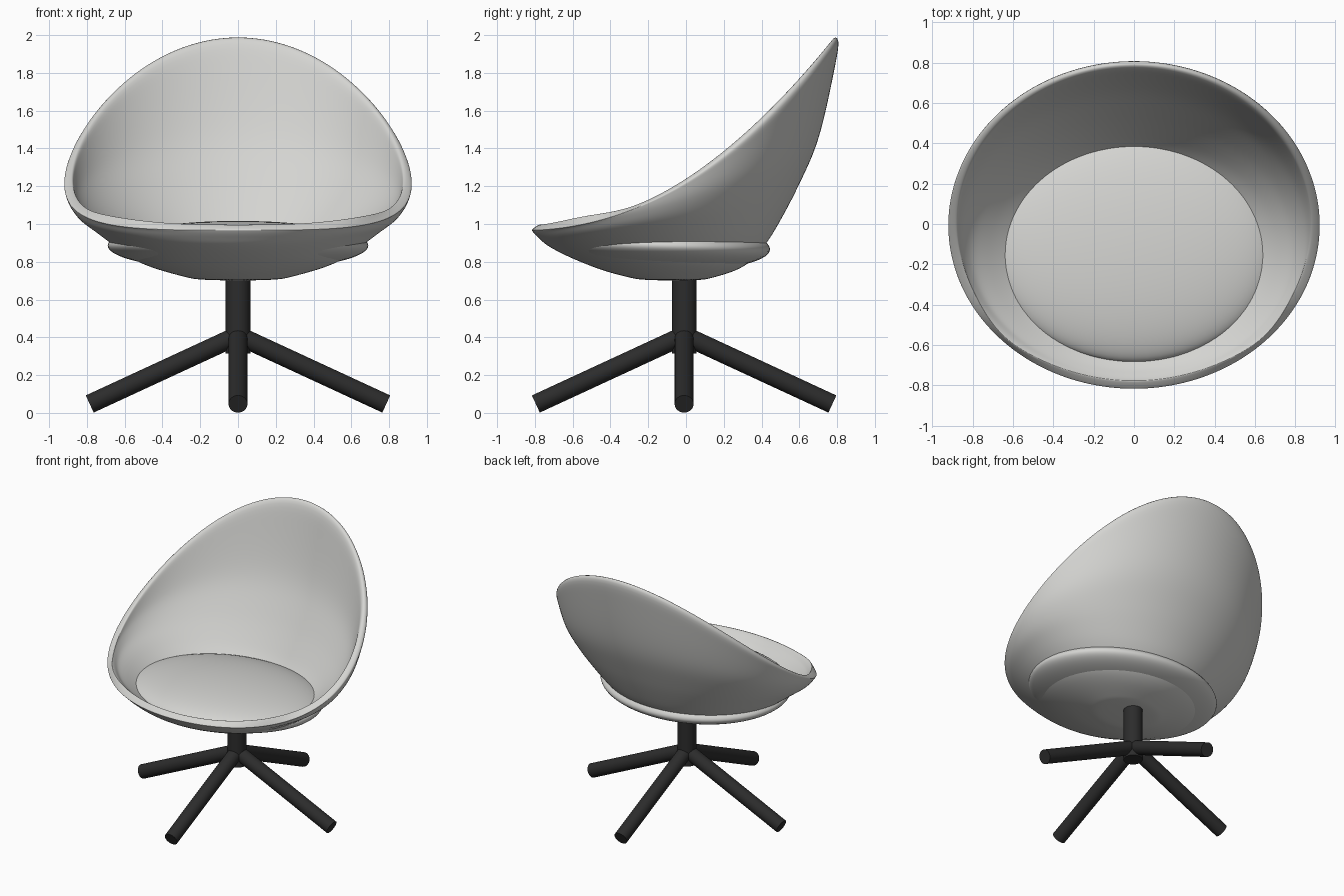
import bpy, bmesh, math
from mathutils import Vector

if "Cube" in bpy.data.objects:
    bpy.data.objects.remove(bpy.data.objects["Cube"])


def material(name, rgb):
    m = bpy.data.materials.new(name)
    m.diffuse_color = (*rgb, 1)
    m.use_nodes = True
    m.node_tree.nodes["Principled BSDF"].inputs["Base Color"].default_value = m.diffuse_color
    return m


FABRIC = material("light grey fabric", (0.66, 0.66, 0.64))
METAL = material("black metal", (0.025, 0.025, 0.025))


def finish(name, bm, mat):
    me = bpy.data.meshes.new(name)
    bm.to_mesh(me)
    bm.free()
    me.materials.append(mat)
    ob = bpy.data.objects.new(name, me)
    bpy.context.collection.objects.link(ob)
    return ob


def smooth(ob, angle=40):
    bpy.ops.object.select_all(action='DESELECT')
    ob.select_set(True)
    bpy.context.view_layer.objects.active = ob
    bpy.ops.object.shade_smooth_by_angle(angle=math.radians(angle))


def catmull(p, steps):
    """Smooth rows of numbers between the given stations."""
    out = []
    for i in range(len(p) - 1):
        a, b, c, d = p[max(i - 1, 0)], p[i], p[i + 1], p[min(i + 2, len(p) - 1)]
        for s in range(steps):
            t = s / steps
            out.append([0.5 * (2 * q + (r - o) * t + (2 * o - 5 * q + 4 * r - u) * t * t
                               + (3 * q - o - 3 * r + u) * t ** 3)
                        for o, q, r, u in zip(a, b, c, d)])
    return out + [list(p[-1])]


# Shell: oval rings; half width, front y, back y, then z at front, side, back
stations = [
    (0.22, -0.25, 0.09, 0.705, 0.705, 0.703),
    (0.40, -0.42, 0.24, 0.748, 0.752, 0.745),
    (0.54, -0.56, 0.34, 0.800, 0.805, 0.800),
    (0.655, -0.67, 0.42, 0.850, 0.885, 0.890),
    (0.76, -0.74, 0.49, 0.890, 0.965, 1.000),
    (0.845, -0.78, 0.60, 0.925, 1.040, 1.210),
    (0.90, -0.805, 0.715, 0.950, 1.130, 1.490),
    (0.925, -0.82, 0.82, 0.970, 1.225, 1.990),
]
N = 64
bm = bmesh.new()
rings = []
for hw, yf, yb, zf, zs, zb in catmull(stations, 3):
    ring = []
    for i in range(N):
        a = 2 * math.pi * i / N
        s = math.sin(a)
        z = zs + (zb - zf) / 2 * s + ((zf + zb) / 2 - zs) * s * s
        ring.append(bm.verts.new((hw * math.cos(a), (yf + yb) / 2 + (yb - yf) / 2 * s, z)))
    rings.append(ring)
centre = bm.verts.new((0, -0.08, 0.70))
for i in range(N):
    j = (i + 1) % N
    bm.faces.new((centre, rings[0][j], rings[0][i]))
    for lo, hi in zip(rings, rings[1:]):
        bm.faces.new((lo[i], lo[j], hi[j], hi[i]))
shell = finish("shell", bm, FABRIC)
mod = shell.modifiers.new("thickness", 'SOLIDIFY')
mod.thickness = 0.05
mod.offset = -1
mod = shell.modifiers.new("round rim", 'SUBSURF')
mod.levels = mod.render_levels = 2
for p in shell.data.polygons:
    p.use_smooth = True

# Seat cushion: flattened ball, tipped slightly up at the front
bm = bmesh.new()
bmesh.ops.create_uvsphere(bm, u_segments=64, v_segments=32, radius=1)
cushion = finish("seat_cushion", bm, FABRIC)
cushion.scale = (0.69, 0.565, 0.13)
cushion.location = (0, -0.12, 0.885)
cushion.rotation_euler = (math.radians(-2), 0, 0)
smooth(cushion)


def rod(name, a, b, r):
    a, b = Vector(a), Vector(b)
    bm = bmesh.new()
    bmesh.ops.create_cone(bm, cap_ends=True, segments=32, radius1=r, radius2=r,
                          depth=(b - a).length)
    ob = finish(name, bm, METAL)
    ob.location = (a + b) / 2
    ob.rotation_euler = (b - a).to_track_quat('Z', 'Y').to_euler()
    smooth(ob)


# Pedestal post and four splayed legs
Y0 = -0.01
rod("post", (0, Y0, 0.315), (0, Y0, 0.73), 0.065)
for name, dx, dy in (("right_leg", 1, 0), ("left_leg", -1, 0),
                     ("front_leg", 0, -1), ("back_leg", 0, 1)):
    rod(name, (0, Y0, 0.41), (0.785 * dx, Y0 + 0.785 * dy, 0.047), 0.05)
